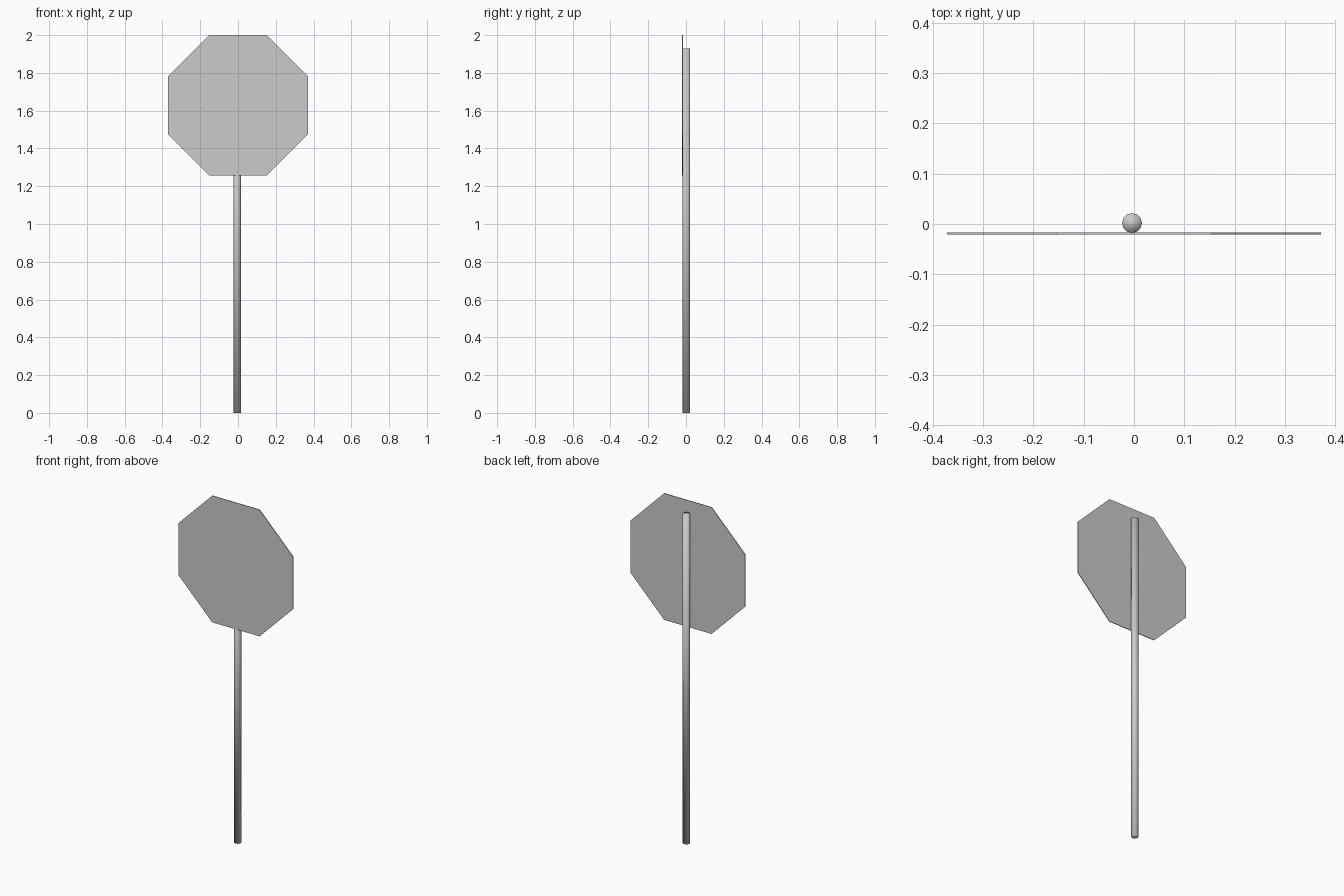
import bpy
from math import pi, cos

if "Cube" in bpy.data.objects:
    bpy.data.objects.remove(bpy.data.objects["Cube"])


def prism(name, sides, radius, depth, location, rotation=(0, 0, 0)):
    bpy.ops.mesh.primitive_cylinder_add(vertices=sides, radius=radius, depth=depth,
                                        location=location, rotation=rotation)
    obj = bpy.context.object
    obj.name = name
    return obj


# Round post, slightly off-centre, smooth shaded including its caps
POST_TOP = 1.93
post = prism("post", 12, 0.0198, POST_TOP, (-0.004, 0.002, POST_TOP / 2))
bpy.ops.object.shade_smooth()

# Thin octagonal sign plate on the front of the post, flat edges up and down
APOTHEM = 0.371
plate = prism("sign_plate", 8, APOTHEM / cos(pi / 8), 0.004,
              (0, -0.0185, 2 - APOTHEM), (pi / 2, pi / 8, 0))
bpy.ops.object.transform_apply(location=False, rotation=True, scale=True)
